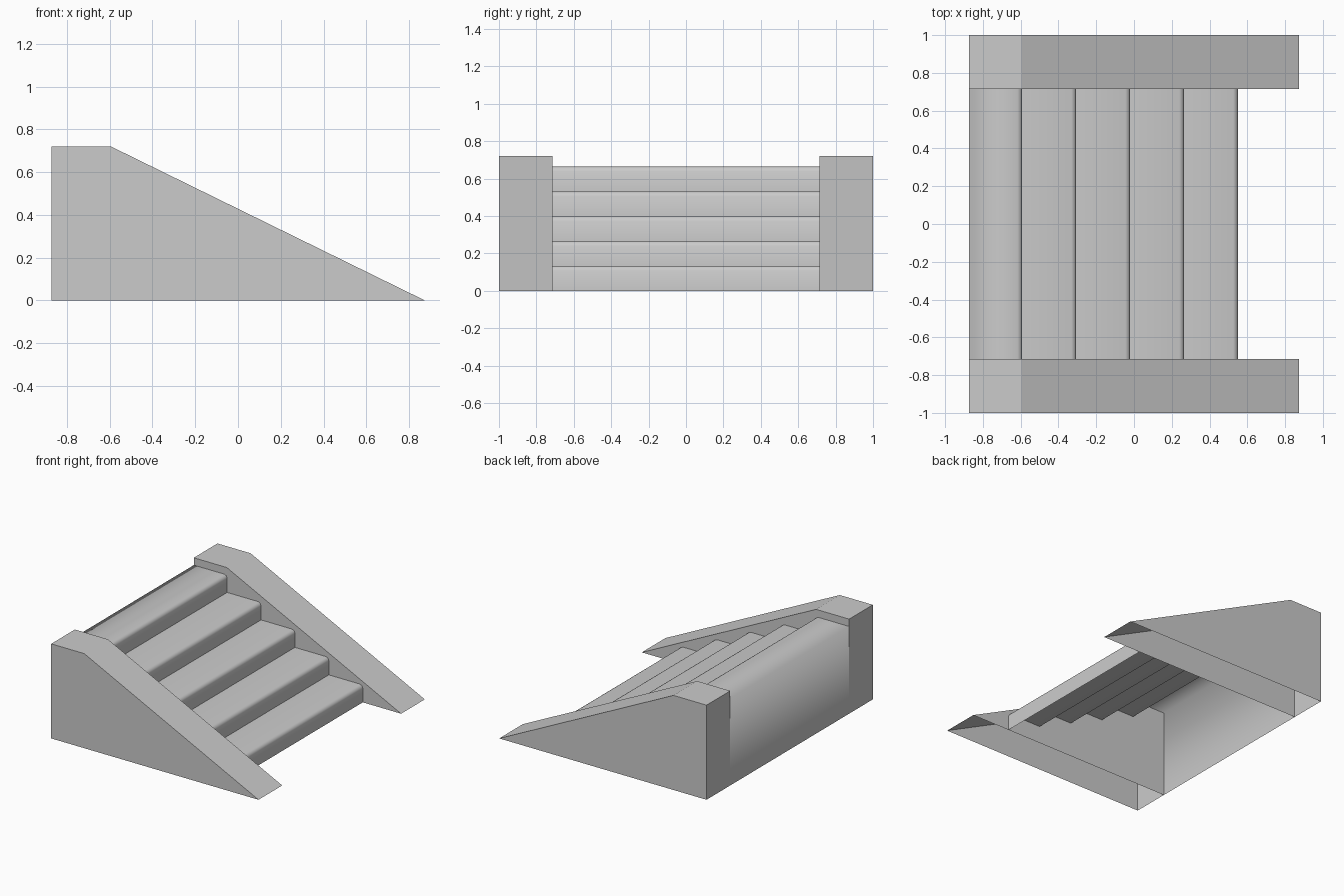
import bpy
import bmesh

if "Cube" in bpy.data.objects:
    bpy.data.objects.remove(bpy.data.objects["Cube"])

BACK, TIP = -0.873, 0.873          # x extents
HALF, INNER = 1.0, 0.715           # y of outer and inner wall faces
TOP, STEPS = 0.72, 5
RISE, RUN, NOSE = 0.1328, 0.2855, 0.025


def make_object(name, bm):
    mesh = bpy.data.meshes.new(name)
    bm.to_mesh(mesh)
    bm.free()
    obj = bpy.data.objects.new(name, mesh)
    bpy.context.collection.objects.link(obj)
    return obj


def sweep(bm, profile, y0, y1):
    """Stretch an open x-z profile between two y positions."""
    a = [bm.verts.new((x, y0, z)) for x, z in profile]
    b = [bm.verts.new((x, y1, z)) for x, z in profile]
    for i in range(len(profile) - 1):
        bm.faces.new((a[i], b[i], b[i + 1], a[i + 1]))
    return a, b


# Sloping side walls: hollow shells, open underneath
def side_wall(name, y0, y1):
    bm = bmesh.new()
    a, b = sweep(bm, [(BACK, 0), (BACK, TOP), (-0.595, TOP), (TIP, 0)], y0, y1)
    bm.faces.new(a)
    bm.faces.new(reversed(b))
    bm.normal_update()
    # face the shell outward
    if max(bm.faces, key=lambda f: f.calc_center_median().z).normal.z < 0:
        bmesh.ops.reverse_faces(bm, faces=bm.faces[:])
    # end caps must point away from the wall
    mid = (y0 + y1) / 2
    for f in bm.faces:
        if abs(f.normal.y) > 0.9 and f.normal.y * (f.calc_center_median().y - mid) < 0:
            f.normal_flip()
    return make_object(name, bm)


side_wall("front_side_wall", -HALF, -INNER)
side_wall("back_side_wall", INNER, HALF)

# Stair shell: back panel, then treads with softened nosings and risers
profile = [(BACK, 0), (BACK, STEPS * RISE)]
for i in range(STEPS):
    x, z = -0.592 + i * RUN, (STEPS - i) * RISE
    profile += [(x - NOSE, z), (x - NOSE * 0.3, z - NOSE * 0.3),
                (x, z - NOSE), (x, z - RISE)]

bm = bmesh.new()
a, b = sweep(bm, profile, -INNER, INNER)
bm.normal_update()
if max(bm.faces, key=lambda f: f.calc_center_median().z).normal.z < 0:
    bmesh.ops.reverse_faces(bm, faces=bm.faces[:])
for f in bm.faces:
    f.smooth = True
# Crisp inner corners where each riser meets the next tread
for i in range(5, len(profile) - 1, 4):
    bm.edges.get((a[i], b[i])).smooth = False
make_object("stairs", bm)
